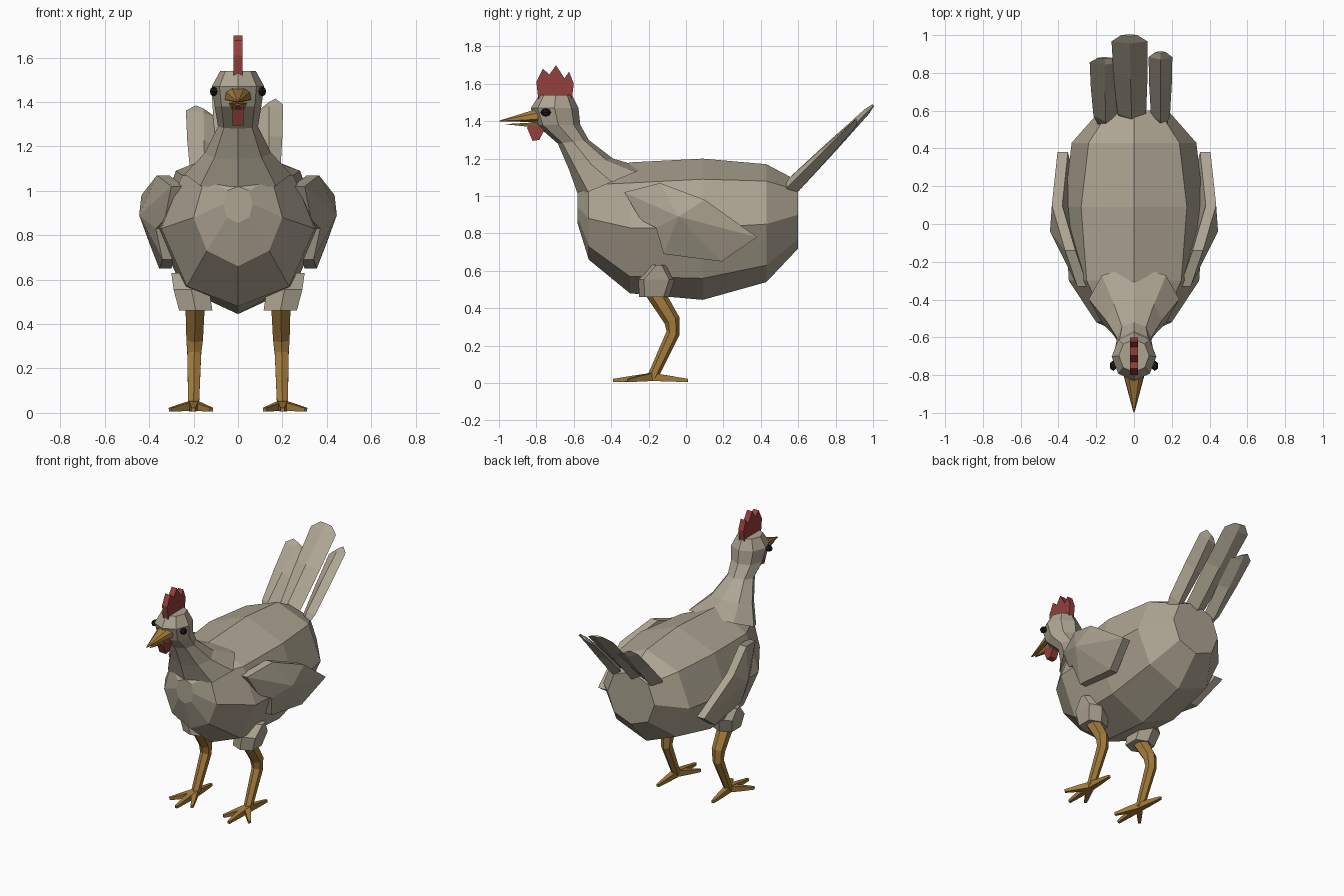
import bpy, bmesh, math
from mathutils import Vector

if "Cube" in bpy.data.objects:
    bpy.data.objects.remove(bpy.data.objects["Cube"])


def material(name, rgb):
    m = bpy.data.materials.new(name)
    m.diffuse_color = (*rgb, 1)
    m.use_nodes = True
    m.node_tree.nodes["Principled BSDF"].inputs["Base Color"].default_value = m.diffuse_color
    return m


FEATHER = material("warm_grey_feather", (0.42, 0.375, 0.29))
HORN = material("ochre_horn", (0.37, 0.20, 0.045))
RED = material("comb_red", (0.29, 0.05, 0.043))
BLACK = material("eye_black", (0.01, 0.01, 0.01))


def finish(name, bm, mat):
    bmesh.ops.recalc_face_normals(bm, faces=bm.faces)
    me = bpy.data.meshes.new(name)
    bm.to_mesh(me)
    bm.free()
    me.materials.append(mat)
    ob = bpy.data.objects.new(name, me)
    bpy.context.collection.objects.link(ob)
    return ob


def loft(name, rings, mat):
    """Skin a list of equal-length point rings and cap both ends."""
    bm = bmesh.new()
    vs = [[bm.verts.new(p) for p in r] for r in rings]
    n = len(vs[0])
    for a, b in zip(vs, vs[1:]):
        for i in range(n):
            j = (i + 1) % n
            bm.faces.new((a[i], a[j], b[j], b[i]))
    bm.faces.new(vs[0])
    bm.faces.new(vs[-1])
    return finish(name, bm, mat)


def plate(name, profile, half, mat):
    """Extruded side profile (y, z) centred on x = 0."""
    return loft(name, [[(x, y, z) for y, z in profile] for x in (-half, half)], mat)


def tube(name, path, radii, sides, mat):
    """Tapered many-sided limb along a path."""
    path = [Vector(p) for p in path]
    rings = []
    for i, p in enumerate(path):
        d = (path[min(i + 1, len(path) - 1)] - path[max(i - 1, 0)]).normalized()
        u = d.cross(Vector((0, 0, 1)) if abs(d.z) < 0.6 else Vector((0, 1, 0))).normalized()
        v = d.cross(u)
        ring = []
        for k in range(sides):
            a = 2 * math.pi * (k + 0.5) / sides
            ring.append(p + radii[i] * (u * math.cos(a) + v * math.sin(a)))
        rings.append(ring)
    return loft(name, rings, mat)


# Body: eight-sided rings (y, top, upper x/z, side x/z, lower x/z, bottom)
def body_ring(y, top, ux, uz, sx, sz, lx, lz, bot):
    return [(0, y, top), (ux, y, uz), (sx, y, sz), (lx, y, lz), (0, y, bot),
            (-lx, y, lz), (-sx, y, sz), (-ux, y, uz)]


loft("body", [body_ring(*r) for r in (
    (-0.58, 1.02, 0.05, 1.0, 0.065, 0.94, 0.05, 0.88, 0.855),
    (-0.52, 1.10, 0.15, 1.06, 0.20, 0.88, 0.14, 0.73, 0.66),
    (-0.30, 1.18, 0.25, 1.07, 0.345, 0.83, 0.23, 0.57, 0.48),
    (0.09, 1.20, 0.28, 1.09, 0.37, 0.83, 0.25, 0.56, 0.445),
    (0.43, 1.17, 0.24, 1.08, 0.33, 0.85, 0.23, 0.63, 0.54),
    (0.60, 1.08, 0.13, 1.03, 0.18, 0.90, 0.13, 0.77, 0.72))], FEATHER)


# Neck and head: tilted eight-sided rings (front y/z, back y/z, half width)
def neck_ring(fy, fz, by, bz, w):
    out = []
    for k in range(8):
        a = k * math.pi / 4
        t = (1 - math.cos(a)) / 2
        out.append((w * math.sin(a), fy + (by - fy) * t, fz + (bz - fz) * t))
    return out


loft("neck", [neck_ring(*r) for r in (
    (-0.575, 1.00, -0.22, 1.15, 0.24), (-0.625, 1.14, -0.39, 1.20, 0.15),
    (-0.685, 1.28, -0.52, 1.30, 0.09), (-0.80, 1.38, -0.565, 1.38, 0.105))], FEATHER)
loft("head", [neck_ring(*r) for r in (
    (-0.80, 1.38, -0.565, 1.38, 0.105), (-0.83, 1.47, -0.575, 1.47, 0.118),
    (-0.785, 1.54, -0.61, 1.54, 0.08))], FEATHER)

# Comb and wattle
plate("comb", [(-0.79, 1.52), (-0.80, 1.61), (-0.765, 1.68), (-0.73, 1.65), (-0.695, 1.70),
               (-0.65, 1.63), (-0.625, 1.665), (-0.60, 1.60), (-0.61, 1.52)], 0.02, RED)
plate("wattle", [(-0.85, 1.365), (-0.82, 1.295), (-0.785, 1.30), (-0.755, 1.36),
                 (-0.76, 1.40), (-0.82, 1.40)], 0.025, RED)

# Beak halves
def beak(name, base, tip):
    loft(name, [base, [(x * 0.05, tip[0] + y * 0.01, tip[1] + (z - 1.4) * 0.05)
                       for x, y, z in base]], HORN)


beak("upper_beak", [(-0.058, -0.79, 1.41), (-0.055, -0.79, 1.445), (-0.03, -0.79, 1.468),
                    (0.03, -0.79, 1.468), (0.055, -0.79, 1.445), (0.058, -0.79, 1.41),
                    (0, -0.79, 1.395)], (-0.99, 1.40))
beak("lower_beak", [(-0.04, -0.79, 1.395), (0.04, -0.79, 1.395),
                    (0.025, -0.79, 1.365), (-0.025, -0.79, 1.365)], (-0.955, 1.385))

# Tail feathers: flattened diamond sections (base x, tip x, length, half width)
for name, bx, tx, y_end, w, skew in (("tail_centre", -0.01, -0.025, 1.0, 0.095, -0.005),
                                     ("tail_left", -0.15, -0.155, 0.88, 0.08, -0.02),
                                     ("tail_right", 0.14, 0.14, 0.91, 0.063, 0.02)):
    rings = []
    for t, s, th in ((0, 0.55, 0.012), (0.12, 0.8, 0.03), (0.55, 0.95, 0.022),
                     (0.93, 1.0, 0.012), (1.0, 0.45, 0.005)):
        y = 0.53 + (y_end - 0.53) * t
        z = y + 0.485
        x = bx + (tx - bx) * t
        rings.append([(x - w * s, y, z - skew), (x, y - th, z + th),
                      (x + w * s, y, z + skew), (x, y + th, z - th)])
    loft(name, rings, FEATHER)

# Wing outline: (outer x, y, z)
WING = [(0.30, -0.33, 1.02), (0.365, -0.14, 1.07), (0.435, 0.10, 0.98), (0.405, 0.38, 0.78),
        (0.355, 0.19, 0.65), (0.34, -0.12, 0.69), (0.37, -0.16, 0.83), (0.33, -0.24, 0.87)]
# Foot toes: (x offset, y, tip z)
TOES = {"middle_toe": (0.0, -0.39), "outer_toe": (0.105, -0.31),
        "inner_toe": (-0.08, -0.33), "rear_toe": (0.01, 0.01)}

for side, s in (("right", 1), ("left", -1)):
    # Wing: outer fan around a raised centre, with a flat inner skin
    bm = bmesh.new()
    outer = [bm.verts.new((s * x, y, z)) for x, y, z in WING]
    inner = [bm.verts.new((s * (x - 0.055), y, z)) for x, y, z in WING]
    peak = bm.verts.new((s * 0.445, -0.04, 0.89))
    back = bm.verts.new((s * 0.33, -0.04, 0.89))
    for i in range(len(WING)):
        j = (i + 1) % len(WING)
        bm.faces.new((outer[i], outer[j], peak))
        bm.faces.new((inner[j], inner[i], back))
        bm.faces.new((outer[j], outer[i], inner[i], inner[j]))
    finish(side + "_wing", bm, FEATHER)

    # Thigh: blocky six-sided tuft
    rings = []
    for z, x0, x1, y0, y1 in ((0.46, 0.115, 0.265, -0.25, -0.09),
                              (0.555, 0.13, 0.29, -0.255, -0.06),
                              (0.63, 0.20, 0.30, -0.19, -0.10)):
        xm, ym = (x0 + x1) / 2, (y0 + y1) / 2
        rings.append([(s * x0, y0 + 0.03, z), (s * xm, y0, z), (s * x1, y0 + 0.03, z),
                      (s * x1, y1 - 0.03, z), (s * xm, y1, z), (s * x0, y1 - 0.03, z)])
    loft(side + "_thigh", rings, FEATHER)

    # Leg
    tube(side + "_leg", [(s * 0.193, -0.17, 0.49), (s * 0.195, -0.075, 0.335),
                         (s * 0.197, -0.07, 0.265), (s * 0.2, -0.18, 0.03)],
         (0.05, 0.043, 0.036, 0.028), 6, HORN)

    # Toes
    for toe, (dx, ty) in TOES.items():
        a = Vector((s * 0.2, -0.185, 0.033))
        b = Vector((s * (0.2 + dx), ty, 0.014))
        tube(side + "_" + toe, [a, a.lerp(b, 0.45), b], (0.03, 0.023, 0.012), 4, HORN)

    # Eye: small faceted gem
    bm = bmesh.new()
    bmesh.ops.create_uvsphere(bm, u_segments=6, v_segments=4, radius=1)
    for v in bm.verts:
        v.co = Vector((s * 0.11 + v.co.x * 0.02, -0.75 + v.co.y * 0.028, 1.447 + v.co.z * 0.022))
    finish(side + "_eye", bm, BLACK)
